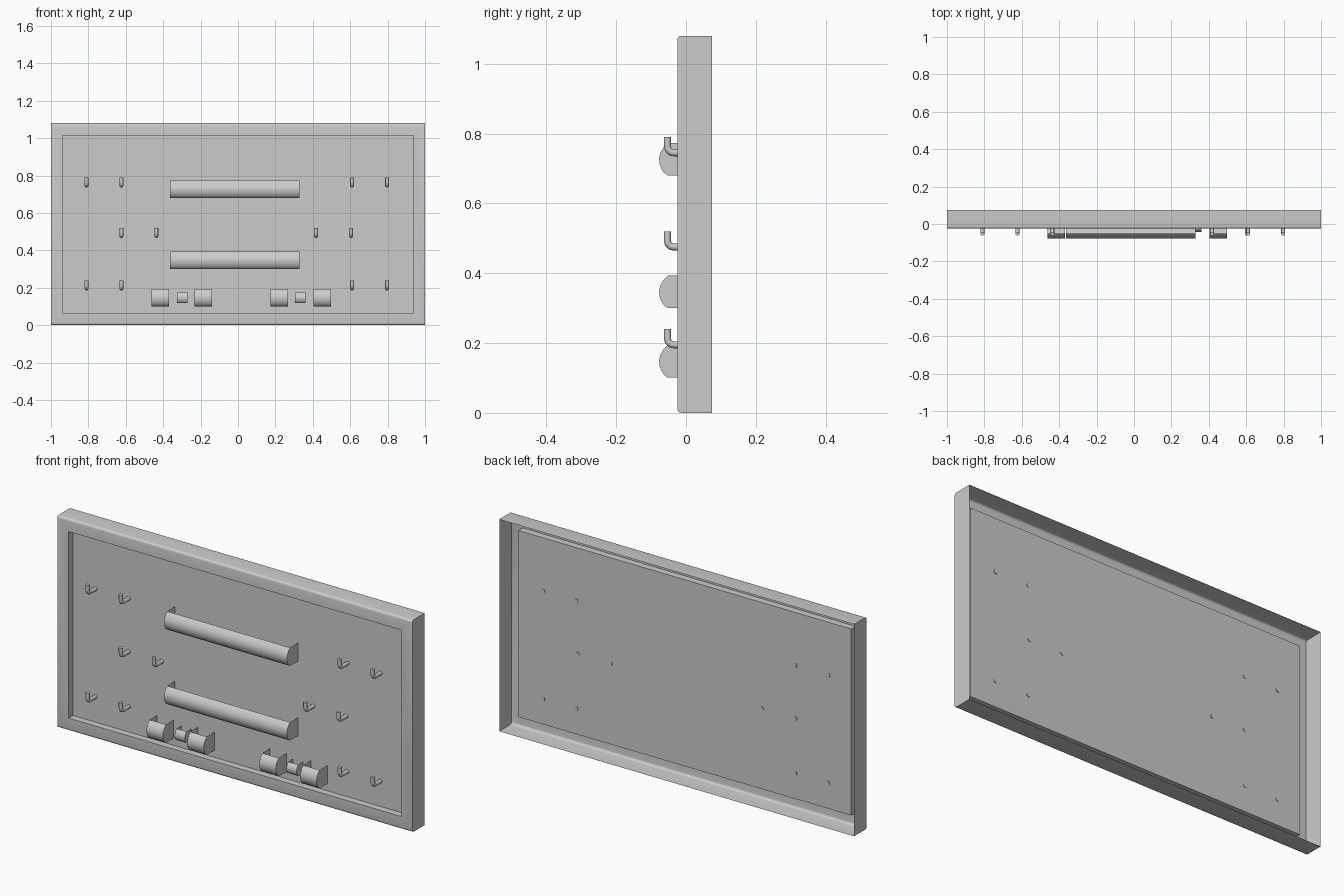
import bpy, bmesh, math
from mathutils import Vector

if "Cube" in bpy.data.objects:
    bpy.data.objects.remove(bpy.data.objects["Cube"])

PANEL_Y = 0.01   # recessed board surface


def finish(name, bm, angle=40):
    bmesh.ops.recalc_face_normals(bm, faces=bm.faces[:])
    me = bpy.data.meshes.new(name)
    bm.to_mesh(me)
    bm.free()
    ob = bpy.data.objects.new(name, me)
    bpy.context.collection.objects.link(ob)
    bpy.ops.object.select_all(action='DESELECT')
    ob.select_set(True)
    bpy.context.view_layer.objects.active = ob
    bpy.ops.object.shade_smooth_by_angle(angle=math.radians(angle))
    return ob


def bridge(bm, rings):
    for a, b in zip(rings, rings[1:]):
        n = len(a)
        for i in range(n):
            bm.faces.new((a[i], a[(i + 1) % n], b[(i + 1) % n], b[i]))


# Pressed board: outer wall, rounded top/bottom lip, front rim, recess (open back)
def board():
    bm = bmesh.new()
    r = 0.012
    steps = [(0, 0, 0.075)]
    for k in range(5):
        a = k / 4 * math.pi / 2
        steps.append((0, r * (1 - math.cos(a)), -0.025 + r * (1 - math.sin(a))))
    steps += [(0.062, 0.065, -0.025), (0.062, 0.065, PANEL_Y)]
    rings = []
    for ix, iz, y in steps:
        x0, z0, z1 = 1 - ix, iz, 1.08 - iz
        rings.append([bm.verts.new(p) for p in
                      ((-x0, y, z0), (x0, y, z0), (x0, y, z1), (-x0, y, z1))])
    bridge(bm, rings)
    bm.faces.new(rings[-1])
    finish("board", bm)


# L-shaped round peg
def hook(name, x, z, sides=12, rad=0.01):
    bm = bmesh.new()
    bend = 0.018
    path = [(PANEL_Y + 0.003, 0.01, 0)]
    for k in range(6):
        a = k / 5 * math.pi / 2
        path.append((-0.035 - bend * math.sin(a), 0.01 + bend * (1 - math.cos(a)), a))
    path.append((-0.053, 0.055, math.pi / 2))
    rings = []
    for y, h, a in path:
        up = Vector((0, math.sin(a), math.cos(a)))
        c = Vector((x, y, z + h))
        rings.append([bm.verts.new(c + rad * (math.cos(t) * Vector((1, 0, 0)) + math.sin(t) * up))
                      for t in (2 * math.pi * i / sides for i in range(sides))])
    bridge(bm, rings)
    bm.faces.new(rings[0])
    bm.faces.new(rings[-1])
    finish(name, bm)


# Open-topped holder with bowed front and flat end plates
def tray(name, x0, x1, z, s=1.0):
    prof = [(-0.062, 0.093), (-0.075, 0.08), (-0.083, 0.066), (-0.087, 0.05), (-0.086, 0.035),
            (-0.081, 0.02), (-0.073, 0.008), (-0.062, 0), (0, 0), (0, 0.093)]
    bm = bmesh.new()
    ends = [[bm.verts.new((x, PANEL_Y + y * s, z + h * s)) for y, h in prof] for x in (x0, x1)]
    a, b = ends
    for i in range(len(prof) - 2):
        bm.faces.new((a[i], a[i + 1], b[i + 1], b[i]))
    bm.faces.new(a)
    bm.faces.new(b)
    finish(name, bm)


board()

rows = [(0.735, (-0.81, -0.623, 0.61, 0.797)),
        (0.465, (-0.623, -0.436, 0.417, 0.604)),
        (0.185, (-0.81, -0.623, 0.61, 0.797))]
for r, (z, xs) in enumerate(rows):
    for c, x in enumerate(xs):
        hook(f"hook_{r}_{c}", x, z)

for name, z in (("upper_shelf", 0.68), ("lower_shelf", 0.30)):
    tray(name, -0.363, 0.33, z)

# Small cups: large, small, large on either side
for side, x in (("left", -0.301), ("right", 0.335)):
    d = 1 if side == "left" else -1
    for i, (off, w, z, s) in enumerate(((-0.115, 0.093, 0.101, 1),
                                        (0.003 * d, 0.057, 0.118, 0.62),
                                        (0.115, 0.093, 0.101, 1))):
        tray(f"{side}_cup_{i}", x + off - w / 2, x + off + w / 2, z, s)
